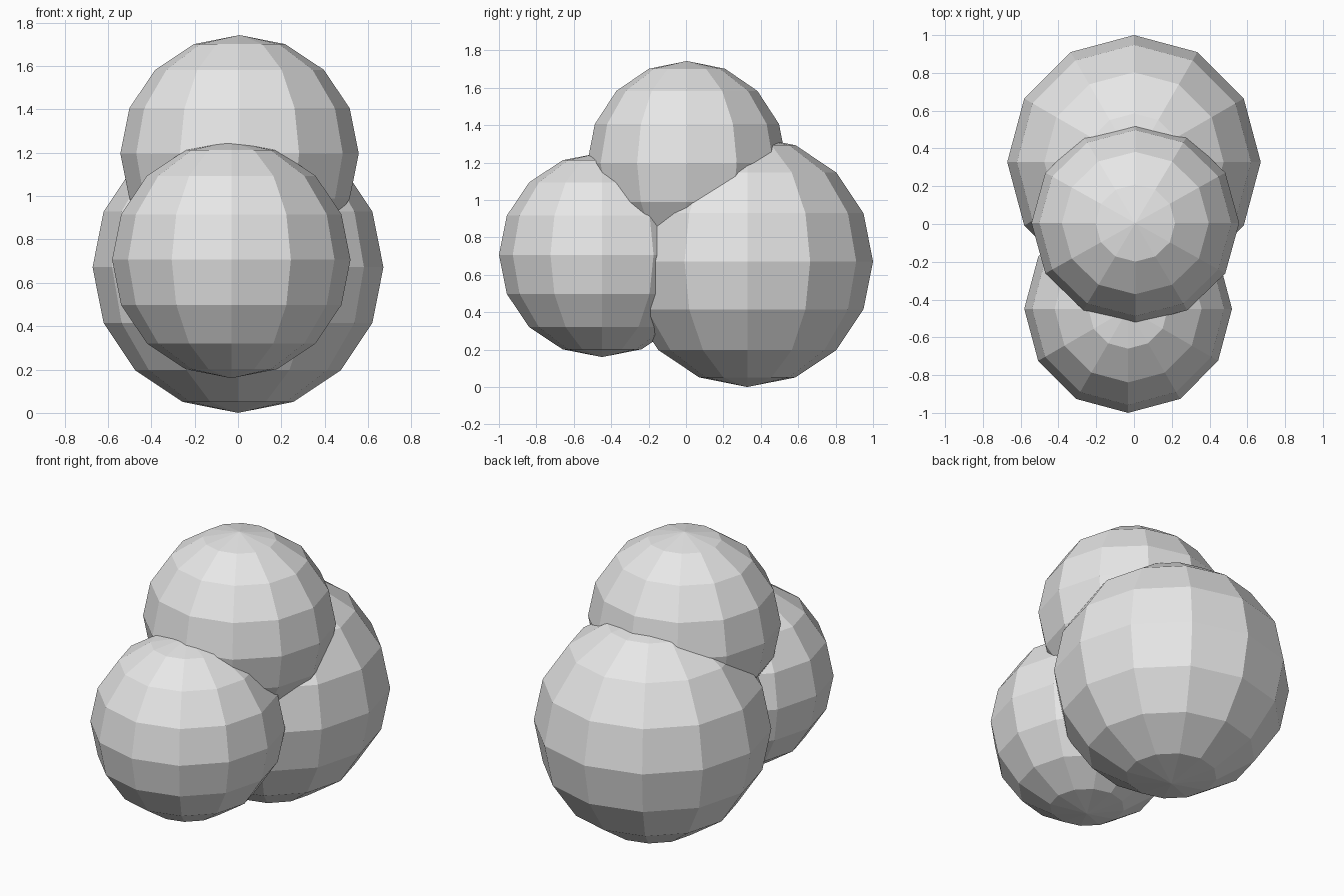
import bpy

if "Cube" in bpy.data.objects:
    bpy.data.objects.remove(bpy.data.objects["Cube"])

# One plain grey for every ball
grey = bpy.data.materials.new("light_grey")
grey.diffuse_color = (0.8, 0.8, 0.8, 1)
grey.use_nodes = True
grey.node_tree.nodes["Principled BSDF"].inputs["Base Color"].default_value = grey.diffuse_color


def ball(name, center, radii):
    """Faceted ball: 12 segments around, 8 rings high."""
    bpy.ops.mesh.primitive_uv_sphere_add(segments=12, ring_count=8, radius=1, location=center)
    ob = bpy.context.object
    ob.name = name
    ob.scale = radii
    bpy.ops.object.transform_apply(location=False, rotation=False, scale=True)
    ob.data.materials.append(grey)
    return ob


# Large rear ball, smaller front ball, and one resting on top of both
ball("rear_ball", (0, 0.328, 0.672), (0.671, 0.672, 0.672))
ball("front_ball", (-0.031, -0.449, 0.707), (0.55, 0.551, 0.547))
ball("top_ball", (0.007, 0.005, 1.197), (0.55, 0.533, 0.546))
